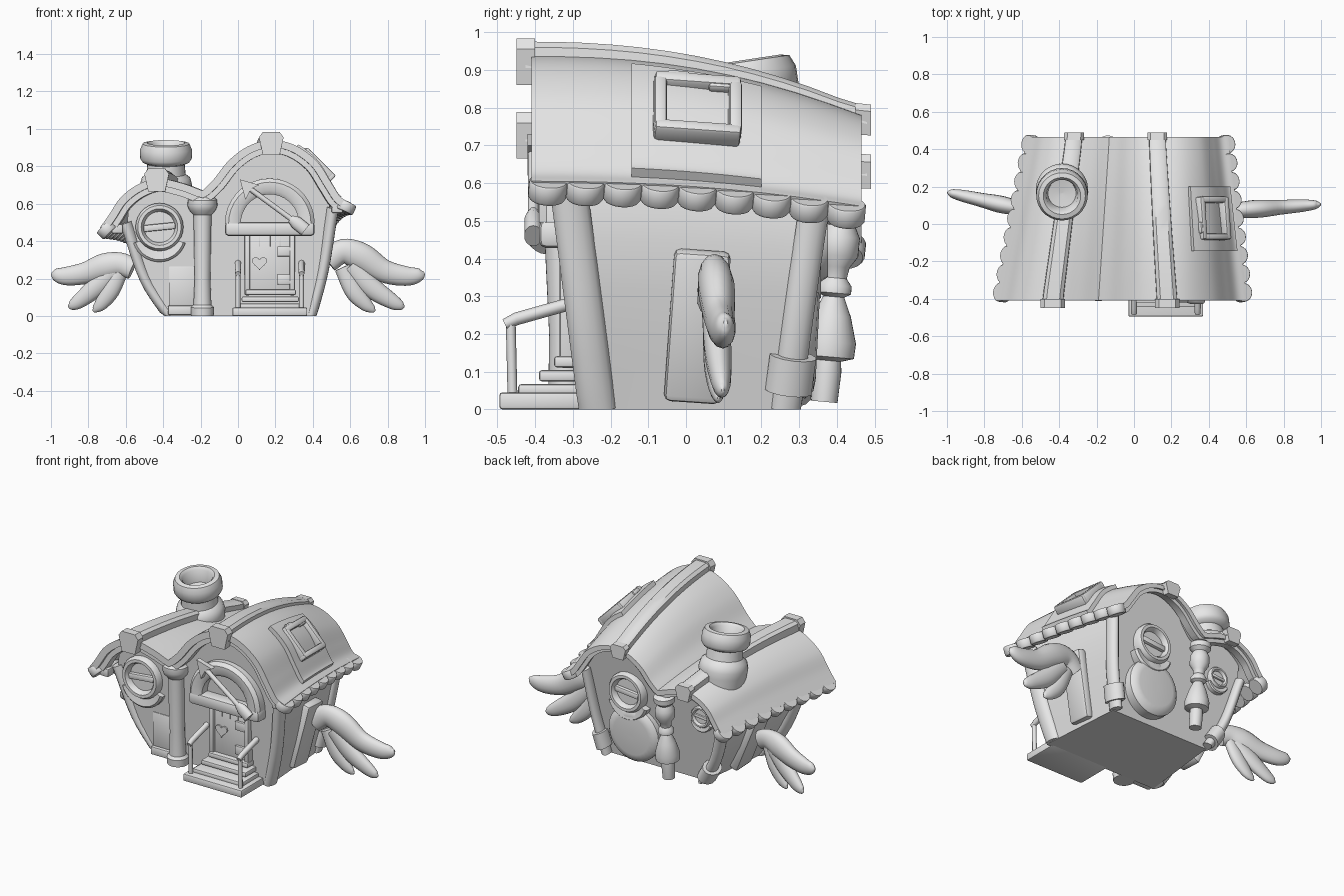
import bpy, bmesh, math
from mathutils import Vector, Matrix, Euler

if "Cube" in bpy.data.objects:
    bpy.data.objects.remove(bpy.data.objects["Cube"], do_unlink=True)

grey = bpy.data.materials.new("plain grey")
grey.use_nodes = True
grey.diffuse_color = (0.8, 0.8, 0.8, 1)
grey.node_tree.nodes["Principled BSDF"].inputs["Base Color"].default_value = (0.8, 0.8, 0.8, 1)


def finish(bm, name, angle=38):
    bmesh.ops.recalc_face_normals(bm, faces=bm.faces)
    for v in bm.verts:
        v.co.z = max(v.co.z, 0)
    me = bpy.data.meshes.new(name)
    bm.to_mesh(me)
    bm.free()
    ob = bpy.data.objects.new(name, me)
    bpy.context.collection.objects.link(ob)
    me.materials.append(grey)
    bpy.ops.object.select_all(action='DESELECT')
    ob.select_set(True)
    bpy.context.view_layer.objects.active = ob
    bpy.ops.object.shade_smooth_by_angle(angle=math.radians(angle))
    return ob


def warp(p):
    """Shrink and lower the house towards its back."""
    x, y, z = p
    t = min(max((y + 0.41) / 0.87, 0), 1)
    drop = 0.16 * t ** 2.2 * (max(z, 0) / 0.94) ** 2
    return Vector((x * (1 - 0.2 * t) + 0.02 * t, y, z - drop))


def loft(name, rings, fn=Vector, angle=38):
    bm = bmesh.new()
    rows = [[bm.verts.new(fn(p)) for p in ring] for ring in rings]
    n = len(rows[0])
    for a, b in zip(rows, rows[1:]):
        for i in range(n):
            bm.faces.new((a[i], a[(i + 1) % n], b[(i + 1) % n], b[i]))
    bm.faces.new(rows[0])
    bm.faces.new(rows[-1])
    return finish(bm, name, angle)


def box(name, c, size, rot=(0, 0, 0), bevel=0.008):
    bm = bmesh.new()
    m = Matrix.Translation(c) @ Euler(rot).to_matrix().to_4x4() @ Matrix.Diagonal((*size, 1))
    bmesh.ops.create_cube(bm, size=1, matrix=m)
    bmesh.ops.bevel(bm, geom=bm.edges[:], offset=min(bevel, min(size) * 0.3), segments=2, affect='EDGES', profile=0.5)
    return finish(bm, name)


def lathe(name, prof, loc, rot=(0, 0, 0), seg=28):
    m = Matrix.Translation(loc) @ Euler(rot).to_matrix().to_4x4()
    ang = [2 * math.pi * i / seg for i in range(seg)]
    return loft(name, [[m @ Vector((r * math.cos(a), r * math.sin(a), h)) for a in ang] for r, h in prof])


def plate(name, pts, y0, y1, fn=Vector):
    return loft(name, [[(x, y, z) for x, z in pts] for y in (y0, y1)], fn)


def spline(pts, n=6):
    p = [Vector(q) for q in pts]
    p = [2 * p[0] - p[1]] + p + [2 * p[-1] - p[-2]]
    out = []
    for a, b, c, d in zip(p, p[1:], p[2:], p[3:]):
        for i in range(n):
            t = i / n
            out.append(0.5 * (2 * b + (c - a) * t + (2 * a - 5 * b + 4 * c - d) * t * t + (3 * b - a - 3 * c + d) * t ** 3))
    return out + [p[-2]]


def tube(name, pts, flat=1, ref=(0, 1, 0), fn=Vector, seg=14):
    """Sweep a round section along points of x, y, z, radius."""
    rings = []
    for i, p in enumerate(pts):
        d = (Vector(pts[min(i + 1, len(pts) - 1)][:3]) - Vector(pts[max(i - 1, 0)][:3])).normalized()
        side = d.cross(Vector(ref)).normalized()
        up = side.cross(d) * flat
        ang = [2 * math.pi * k / seg for k in range(seg)]
        rings.append([Vector(p[:3]) + (side * math.cos(a) + up * math.sin(a)) * p[3] for a in ang])
    return loft(name, rings, fn, 50)


def offset(prof, d):
    out = []
    for i, p in enumerate(prof):
        t = (prof[min(i + 1, len(prof) - 1)] - prof[max(i - 1, 0)]).normalized()
        out.append(p + Vector((t.y, -t.x)) * d)
    return out


def span(a, b, n=10):
    return [a + (b - a) * i / n for i in range(n + 1)]


def shell(name, prof, d0, d1, y0, y1):
    ring = offset(prof, d0) + offset(prof, d1)[::-1]
    return loft(name, [[(x, y, z) for x, z in ring] for y in span(y0, y1)], warp)


# Roof: two unequal arches with gable trims
left_arch = spline([(-0.74, 0.47), (-0.69, 0.54), (-0.63, 0.63), (-0.54, 0.70), (-0.43, 0.735), (-0.3, 0.71), (-0.19, 0.67)])
right_arch = spline([(-0.19, 0.67), (-0.13, 0.73), (-0.05, 0.83), (0.05, 0.905), (0.17, 0.94), (0.30, 0.915),
                     (0.42, 0.83), (0.50, 0.71), (0.55, 0.635), (0.605, 0.605)])
roof = left_arch + right_arch[1:]
shell("roof", roof, 0, 0.04, -0.41, 0.465)
for name, y0, y1 in (("front_gable_trim", -0.395, -0.345), ("back_gable_trim", 0.39, 0.445)):
    shell(name, roof[4:-4], 0.03, 0.07, y0, y1)

# Walls lean outwards and follow the roof
crown = [p for p in offset(roof, 0.03) if -0.60 < p.x < 0.50]
wall = [(-0.39, 0), (-0.46, 0.1), (-0.52, 0.2), (-0.575, 0.32), (-0.61, 0.45)] + [tuple(p) for p in crown] + \
       [(0.505, 0.45), (0.485, 0.32), (0.46, 0.2), (0.435, 0.1), (0.41, 0)]
front = lambda z: -0.28 - 0.08 * z
back = lambda z: 0.25 + 0.15 * z
loft("walls", [[(x, front(z) + (back(z) - front(z)) * s, z) for x, z in wall] for s in span(0, 1, 8)], warp)

# Corner posts, with collars at the back
for side, path in (("left", [(0.40, 0), (0.465, 0.25), (0.515, 0.58)]), ("right", [(-0.385, 0), (-0.515, 0.2), (-0.615, 0.5)])):
    for end, y0, lean in (("front", -0.235, -0.13), ("back", 0.265, 0.13)):
        pts = spline([(x, y0 + lean * z, z, 0.034) for x, z in path], 5)
        tube(f"{end}_{side}_post", pts, 1.5 if end == "front" else 1.2, fn=warp)
        if end == "back":
            tube(f"{side}_post_collar", [(*p[:3], 0.055) for p in pts[1:4]], 1.15, fn=warp)
for x, z in ((0.53, 0.575), (-0.645, 0.465)):
    box("eave_bracket", (x, -0.36, z), (0.06, 0.06, 0.05))

# Scalloped eave tiles, flush with the roof
for x, z, tilt in ((0.592, 0.606, 0.42), (-0.728, 0.48, -0.78)):
    for i in range(9):
        c = warp((x, -0.365 + 0.099 * i, z))
        lathe("eave_tile", [(0.046, -0.052), (0.051, -0.045), (0.051, -0.004), (0.048, 0)], c, (-0.08, tilt, 0), 18)

# Ridge bands and keystones
for side, x0, x1, z in (("left", 0.178, 0.13, 0.925), ("right", -0.435, -0.425, 0.73)):
    rings = []
    for s in span(0, 1, 12):
        x, y = x0 + (x1 - x0) * s, -0.425 + 0.905 * s
        rings.append([(x + a, y, z + b) for a, b in ((-0.057, -0.02), (-0.054, 0.035), (-0.035, 0.05), (0.035, 0.05), (0.054, 0.035), (0.057, -0.02))])
    loft(side + "_ridge_band", rings, warp)
    for x, y0, y1 in ((x0, -0.45, -0.40), (x1, 0.45, 0.49)):
        key = [(x - 0.045, z - 0.065), (x + 0.045, z - 0.065), (x + 0.066, z + 0.03), (x + 0.045, z + 0.058),
               (x - 0.045, z + 0.058), (x - 0.066, z + 0.03)]
        plate(side + "_keystone", key, y0, y1, warp)

# Chimney with hollow rim
lathe("chimney", [(0.12, 0), (0.135, 0.1), (0.14, 0.14), (0.13, 0.18), (0.105, 0.2), (0.1, 0.255), (0.125, 0.265), (0.138, 0.285),
                  (0.138, 0.335), (0.125, 0.365), (0.1, 0.37), (0.085, 0.355), (0.075, 0.28), (0.002, 0.27)], (-0.385, 0.205, 0.56), (0.15, 0, 0))

# Skylight on the larger arch
shell("skylight_base", [p for p in roof if 0.31 < p.x < 0.575], -0.028, 0.01, -0.145, 0.20)
rot = Euler((-0.1, 0.785, 0))
for x, y, sx, sy in ((-0.09, 0, 0.035, 0.23), (0.09, 0, 0.035, 0.23), (0, -0.1, 0.18, 0.035), (0, 0.1, 0.18, 0.035)):
    box("skylight_frame", Vector((0.42, 0.03, 0.797)) + rot.to_matrix() @ Vector((x, y, 0)), (sx, sy, 0.06), rot, 0.012)
for y in (-0.02, 0.09):
    box("skylight_hinge", (0.365, y, 0.878 - 0.15 * (y + 0.02)), (0.04, 0.06, 0.025), rot)


# Round windows with a cross bar and a crescent sill below
def window(name, x, y, z, r, rx):
    sign = -1 if rx > 0 else 1
    prof = [(1.05, -0.3), (1.05, 0.2), (0.95, 0.36), (0.8, 0.36), (0.72, 0.24), (0.68, 0.08), (0.01, 0.08)]
    lathe(name, [(a * r, b * r) for a, b in prof], (x, y, z), (rx, 0, 0))
    box(name + "_bar", (x, y + sign * 0.12 * r, z), (1.4 * r, 0.26 * r, 0.3 * r), (0, -0.1, 0))
    sill = []
    for a in span(1.1 * math.pi, 1.9 * math.pi, 14):
        sill.append([(x + k * r * math.cos(a), y + sign * h * r, z - 0.33 * r + k * r * math.sin(a))
                     for k, h in ((0.7, -0.3), (0.7, 0.12), (1.1, 0.2), (1.2, 0.1), (1.2, -0.3))])
    loft(name + "_sill", sill)


window("front_window", -0.42, -0.32, 0.475, 0.122, math.pi / 2)
window("back_window", 0.155, 0.335, 0.46, 0.115, -math.pi / 2)
window("small_back_window", -0.335, 0.325, 0.43, 0.062, -math.pi / 2)
box("front_panel", (-0.30, -0.295, 0.16), (0.14, 0.02, 0.21))
box("front_panel_foot", (-0.30, -0.30, 0.03), (0.15, 0.04, 0.05))

# Columns between the two arches
lathe("front_column", [(0.06, 0), (0.062, 0.045), (0.048, 0.06), (0.042, 0.2), (0.048, 0.54), (0.07, 0.565), (0.08, 0.59),
                       (0.078, 0.62), (0.06, 0.64)], (-0.19, -0.315, 0), (0.03, 0, 0))
lathe("back_column", [(0.035, 0.02), (0.038, 0.1), (0.035, 0.13), (0.068, 0.14), (0.07, 0.18), (0.05, 0.25), (0.028, 0.3), (0.045, 0.31),
                      (0.045, 0.33), (0.03, 0.35), (0.035, 0.38), (0.055, 0.41), (0.055, 0.46), (0.04, 0.49), (0.06, 0.51),
                      (0.06, 0.54), (0.04, 0.555)], (-0.14, 0.365, 0), (-0.09, 0, 0))
lathe("back_skirt", [(0.17, -0.06), (0.17, 0.02), (0.15, 0.04), (0.12, 0.045), (0.01, 0.045)], (0.13, 0.305, 0.2), (-math.pi / 2 - 0.05, 0, 0))

# Door, frame, hinges and heart
box("door", (0.17, -0.305, 0.29), (0.22, 0.03, 0.32))
for x in (0.05, 0.29):
    box("door_frame", (x, -0.31, 0.28), (0.03, 0.05, 0.34))
for x in (0.115, 0.17, 0.225):
    box("door_plank_line", (x, -0.321, 0.40), (0.005, 0.006, 0.06))
for z in (0.195, 0.345):
    box("door_hinge", (0.245, -0.325, z), (0.07, 0.02, 0.055))
heart = [(0.115 + 0.0025 * 16 * math.sin(a) ** 3,
          0.285 + 0.0025 * (13 * math.cos(a) - 5 * math.cos(2 * a) - 2 * math.cos(3 * a) - math.cos(4 * a)))
         for a in span(0, 2 * math.pi, 24)[:-1]]
plate("door_heart", heart, -0.329, -0.319)

# Half-round canopy with an arrow across it
arc = []
for a in span(0, math.pi, 18):
    c, s = math.cos(a), math.sin(a)
    arc.append([(0.17 + r * c, y, 0.495 + r * s) for r, y in ((0.155, -0.29), (0.155, -0.375), (0.175, -0.39), (0.22, -0.39), (0.24, -0.37), (0.24, -0.29))])
loft("door_canopy", arc)
box("canopy_sill", (0.17, -0.34, 0.465), (0.48, 0.10, 0.075), bevel=0.02)
tube("arrow_shaft", [(0.05, -0.405, 0.69, 0.014), (0.35, -0.405, 0.47, 0.014)])
plate("arrow_head", [(0.01, 0.73), (0.115, 0.70), (0.07, 0.68), (0.04, 0.62)], -0.42, -0.39)
tube("arrow_tail", [(0.28, -0.405, 0.52, 0.02), (0.31, -0.405, 0.50, 0.035), (0.36, -0.405, 0.46, 0.035)], 0.7)

# Steps and railings
for i, (x0, x1, y) in enumerate(((-0.03, 0.37, -0.495), (0, 0.34, -0.445), (0.02, 0.325, -0.39), (0.04, 0.31, -0.35))):
    h = 0.045 if i == 0 else 0.03
    box("step", ((x0 + x1) / 2, (y - 0.26) / 2, h / 2 + 0.037 * i), (x1 - x0, -0.26 - y, h))
for x in (0.0, 0.34):
    tube("rail_post", [(x, -0.46, 0.03, 0.013), (x, -0.465, 0.24, 0.013)], seg=8)
    tube("hand_rail", [(x, -0.48, 0.225, 0.015), (x, -0.45, 0.24, 0.017), (x, -0.29, 0.285, 0.017)], ref=(1, 0, 0), seg=8)

# Wings: three flattened feathers each, on a side mount
feathers = [[(0.48, 0.29, 0.06), (0.56, 0.345, 0.066), (0.66, 0.315, 0.075), (0.78, 0.24, 0.062), (0.9, 0.213, 0.052), (0.97, 0.22, 0.036), (0.997, 0.23, 0.008)],
            [(0.6, 0.27, 0.055), (0.71, 0.155, 0.056), (0.82, 0.08, 0.042), (0.87, 0.055, 0.026), (0.89, 0.05, 0.006)],
            [(0.56, 0.26, 0.045), (0.62, 0.135, 0.05), (0.68, 0.065, 0.038), (0.72, 0.035, 0.02), (0.735, 0.03, 0.005)]]
for side in ("left", "right"):
    for f in feathers:
        pts = []
        for x, z, r in f:
            if side == "left":
                pts.append((x, 0.07 + 0.07 * (x - 0.5), z, r))
            else:
                pts.append((-(x * 0.84 + 0.16), 0.075 + 0.19 * (x - 0.5), min(z, 0.22 + (z - 0.22) * 0.45), r * 0.95))
        tube(f"{side}_wing_feather", spline(pts, 5), 0.65)
    if side == "left":
        box("left_wing_mount", (0.435, 0.03, 0.22), (0.06, 0.15, 0.41), (-0.07, 0.22, 0), 0.02)
    else:
        box("right_wing_mount", (-0.465, 0.03, 0.22), (0.06, 0.15, 0.42), (-0.07, -0.42, 0), 0.02)
